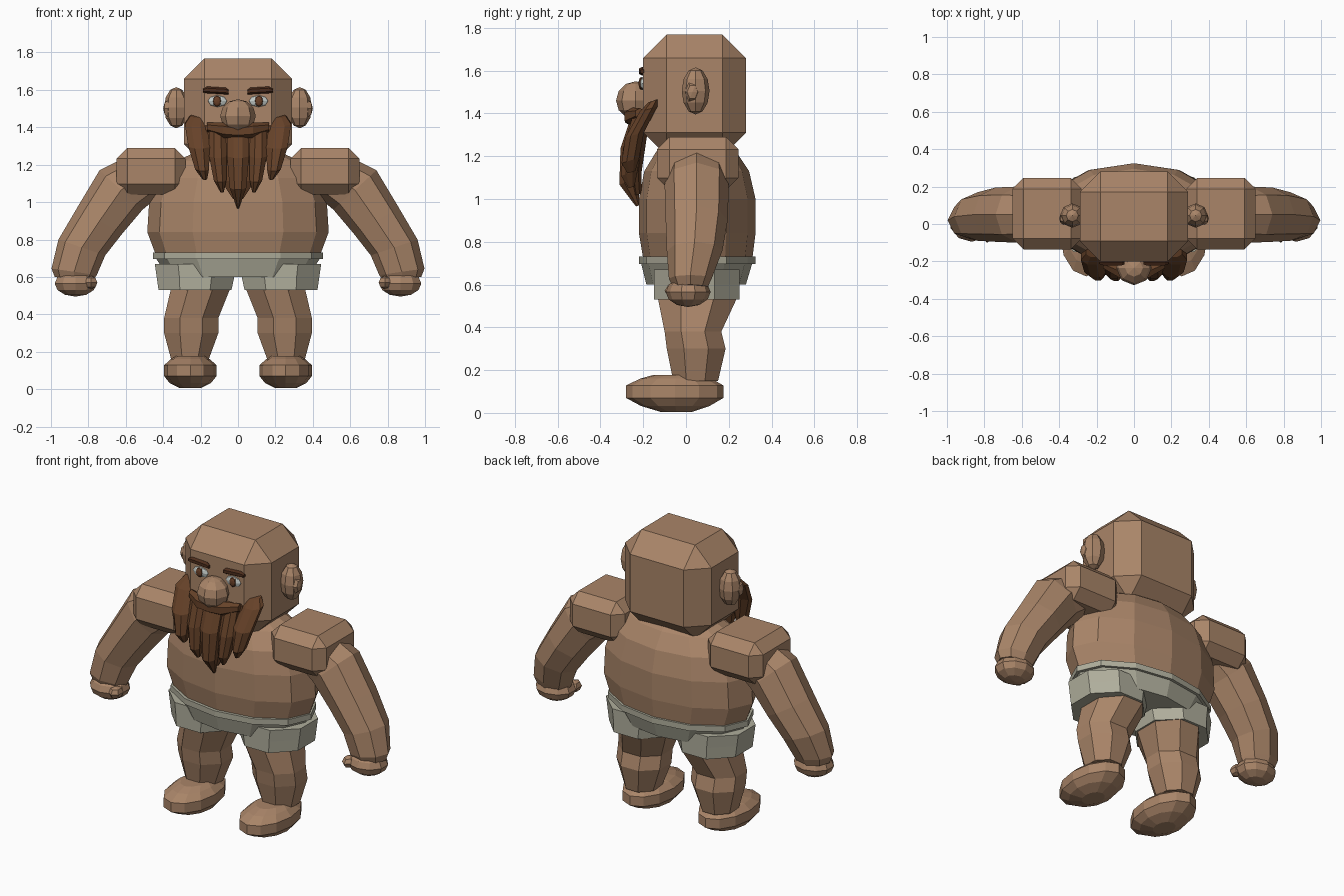
import bpy, bmesh, math
from mathutils import Vector, Matrix

if "Cube" in bpy.data.objects:
    bpy.data.objects.remove(bpy.data.objects["Cube"])


def material(name, color):
    m = bpy.data.materials.new(name)
    m.diffuse_color = (*color, 1)
    m.use_nodes = True
    m.node_tree.nodes["Principled BSDF"].inputs["Base Color"].default_value = m.diffuse_color
    return m


SKIN = material("skin", (0.40, 0.235, 0.14))
BEARD = material("beard_brown", (0.135, 0.055, 0.022))
BROW = material("brow_brown", (0.075, 0.027, 0.012))
SHORTS = material("shorts_grey", (0.43, 0.42, 0.33))
WHITE = material("eye_white", (0.55, 0.60, 0.58))
IRIS = material("iris_brown", (0.14, 0.05, 0.02))


def finish(name, bm, mat, mirror=False):
    """Turn a bmesh into a flat-shaded object, optionally mirrored across x."""
    bmesh.ops.recalc_face_normals(bm, faces=bm.faces[:])
    me = bpy.data.meshes.new(name)
    bm.to_mesh(me)
    bm.free()
    me.materials.append(mat)
    ob = bpy.data.objects.new(name, me)
    bpy.context.collection.objects.link(ob)
    if mirror:
        ob.modifiers.new("mirror", "MIRROR").use_mirror_merge = False
    return ob


def loft(name, rings, mat, n=8, phase=0.5, mirror=False):
    """Rings are (centre, u, v): ellipses spanned by the half-axes u and v."""
    bm = bmesh.new()
    loops = []
    for c, u, v in rings:
        c, u, v = Vector(c), Vector(u), Vector(v)
        loop = []
        for i in range(n):
            a = 2 * math.pi * (i + phase) / n
            loop.append(bm.verts.new(c + u * math.cos(a) + v * math.sin(a)))
        loops.append(loop)
    for a, b in zip(loops, loops[1:]):
        for i in range(n):
            j = (i + 1) % n
            bm.faces.new((a[i], a[j], b[j], b[i]))
    bm.faces.new(loops[0])
    bm.faces.new(loops[-1])
    return finish(name, bm, mat, mirror)


def flat_rings(rows, k=1.0):
    """Horizontal rings from rows of (z, x0, x1, y0, y1)."""
    return [(((a + b) / 2, (c + d) / 2, z), ((b - a) / 2 * k, 0, 0), (0, (d - c) / 2 * k, 0))
            for z, a, b, c, d in rows]


def block(name, lo, hi, bevel, mat, mirror=False):
    """Chamfered box between two corners."""
    bm = bmesh.new()
    lo, hi = Vector(lo), Vector(hi)
    size = hi - lo
    bmesh.ops.create_cube(bm, size=1, matrix=Matrix.Translation((lo + hi) / 2) @ Matrix.Diagonal((*size, 1)))
    bmesh.ops.bevel(bm, geom=bm.edges[:], offset=bevel, segments=1, affect='EDGES')
    return finish(name, bm, mat, mirror)


def ball(name, c, r, mat, axis='Z', seg=8, rows=6, mirror=False):
    """Low-poly ellipsoid with its poles on the given axis."""
    bm = bmesh.new()
    rot = {'Z': Matrix.Identity(4), 'X': Matrix.Rotation(math.pi / 2, 4, 'Y'),
           'Y': Matrix.Rotation(math.pi / 2, 4, 'X')}[axis]
    m = Matrix.Translation(c) @ Matrix.Diagonal((*r, 1)) @ rot
    bmesh.ops.create_uvsphere(bm, u_segments=seg, v_segments=rows, radius=1, matrix=m)
    return finish(name, bm, mat, mirror)


OCT = 1 / math.cos(math.pi / 8)   # makes octagon flats touch their bounds

# Torso
body = [(0.62, .36, -.15, .25), (0.72, .44, -.20, .31), (0.84, .485, -.22, .325),
        (1.00, .475, -.22, .325), (1.13, .43, -.195, .295), (1.22, .33, -.14, .235),
        (1.27, .22, -.08, .17)]
loft("torso", flat_rings([(z, -x, x, a, b) for z, x, a, b in body]), SKIN, n=12, phase=0)

# Shorts: waistband, seat and leg cuffs
loft("waistband", flat_rings([(.695, -.455, .455, -.22, .325), (.73, -.455, .455, -.22, .325)]),
     SHORTS, n=12, phase=0)
loft("shorts_seat", flat_rings([(.60, -.37, .37, -.185, .28), (.70, -.44, .44, -.21, .31)]),
     SHORTS, n=12, phase=0)
loft("shorts_cuffs", flat_rings([(.53, .035, .425, -.15, .25), (.60, .02, .435, -.15, .25),
                                 (.67, .02, .445, -.15, .25)], OCT), SHORTS, mirror=True)

# Legs and feet
loft("legs", flat_rings([(.15, .16, .355, -.06, .15), (.30, .105, .395, -.09, .185),
                         (.38, .105, .395, -.10, .165), (.53, .045, .36, -.13, .235),
                         (.62, .045, .38, -.13, .24)], OCT), SKIN, mirror=True)
loft("feet", flat_rings([(.005, .20, .31, -.12, .03), (.032, .145, .365, -.21, .11),
                         (.07, .115, .395, -.28, .175), (.128, .115, .395, -.28, .175),
                         (.16, .15, .36, -.215, .12), (.178, .18, .33, -.15, .09)]),
     SKIN, n=12, phase=0, mirror=True)

# Shoulders
block("shoulders", (.28, -.135, 1.04), (.65, .245, 1.29), .058, SKIN, True)


# Arms: rings given by outer point, inner point, y centre and y half-width
def arm_ring(ox, oz, ix, iz, y, h):
    return (((ox + ix) / 2, y, (oz + iz) / 2), ((ox - ix) / 2, 0, (oz - iz) / 2), (0, h, 0))


loft("arms", [arm_ring(.60, 1.24, .40, 1.05, .05, .14), arm_ring(.74, 1.17, .51, .96, .05, .15),
              arm_ring(.86, .97, .62, .83, .05, .145), arm_ring(.96, .80, .71, .715, .04, .13),
              arm_ring(.997, .645, .755, .61, .02, .10), arm_ring(.98, .60, .78, .57, .02, .08)],
     SKIN, phase=0, mirror=True)
ball("hands", (.868, .01, .565), (.118, .105, .07), SKIN, seg=10, mirror=True)
ball("thumbs", (.785, -.05, .57), (.038, .05, .035), SKIN, seg=6, rows=4, mirror=True)

# Head, ears and nose
block("head", (-.29, -.20, 1.20), (.29, .28, 1.768), .11, SKIN)
ball("ears", (.33, .045, 1.505), (.065, .065, .11), SKIN, mirror=True)
ball("ear_lobes", (.375, .03, 1.50), (.025, .035, .05), SKIN, 'X', seg=6, rows=4, mirror=True)
ball("nose", (0, -.235, 1.46), (.095, .092, .09), SKIN)

# Eyes and eyebrows
ball("eyeballs", (.11, -.195, 1.54), (.055, .02, .034), WHITE, 'Y', mirror=True)
ball("irises", (.112, -.21, 1.54), (.023, .012, .03), IRIS, 'Y', mirror=True)
loft("eyebrows", [((x, -.205, z), (0, r, 0), (0, 0, r)) for x, z, r in
                  ((.05, 1.588, .012), (.065, 1.594, .018), (.165, 1.60, .018), (.187, 1.596, .01))],
     BROW, n=6, mirror=True)


# Beard: strands given by rows of (x, y, z, half-width, half-depth)
def strand(name, rows, mirror=False):
    loft(name, [((x, y, z), (w, 0, 0), (0, d, d * .3)) for x, y, z, w, d in rows], BEARD, n=8,
         mirror=mirror)


strand("beard_sides", [(.215, -.15, 1.46, .045, .028), (.225, -.175, 1.42, .064, .045),
                       (.208, -.24, 1.30, .062, .048), (.192, -.26, 1.18, .04, .045),
                       (.178, -.255, 1.125, .014, .02)], True)
strand("beard_middle", [(.11, -.215, 1.39, .05, .04), (.108, -.25, 1.25, .05, .048),
                        (.096, -.265, 1.12, .036, .042), (.085, -.255, 1.055, .01, .015)], True)
strand("beard_centre", [(0, -.225, 1.38, .064, .04), (0, -.262, 1.25, .064, .048),
                        (0, -.27, 1.08, .048, .045), (0, -.225, .968, .005, .01)])
strand("beard_backing", [(0, -.20, 1.41, .19, .025), (0, -.22, 1.28, .18, .04),
                         (0, -.235, 1.12, .10, .03), (0, -.225, 1.02, .03, .02)])

# Moustache
loft("moustache", [((x, y, z), (0, r, 0), (0, 0, r)) for x, y, z, r in
                   ((0, -.255, 1.375, .035), (.08, -.25, 1.385, .042), (.165, -.215, 1.40, .025))],
     BEARD, n=6, mirror=True)
